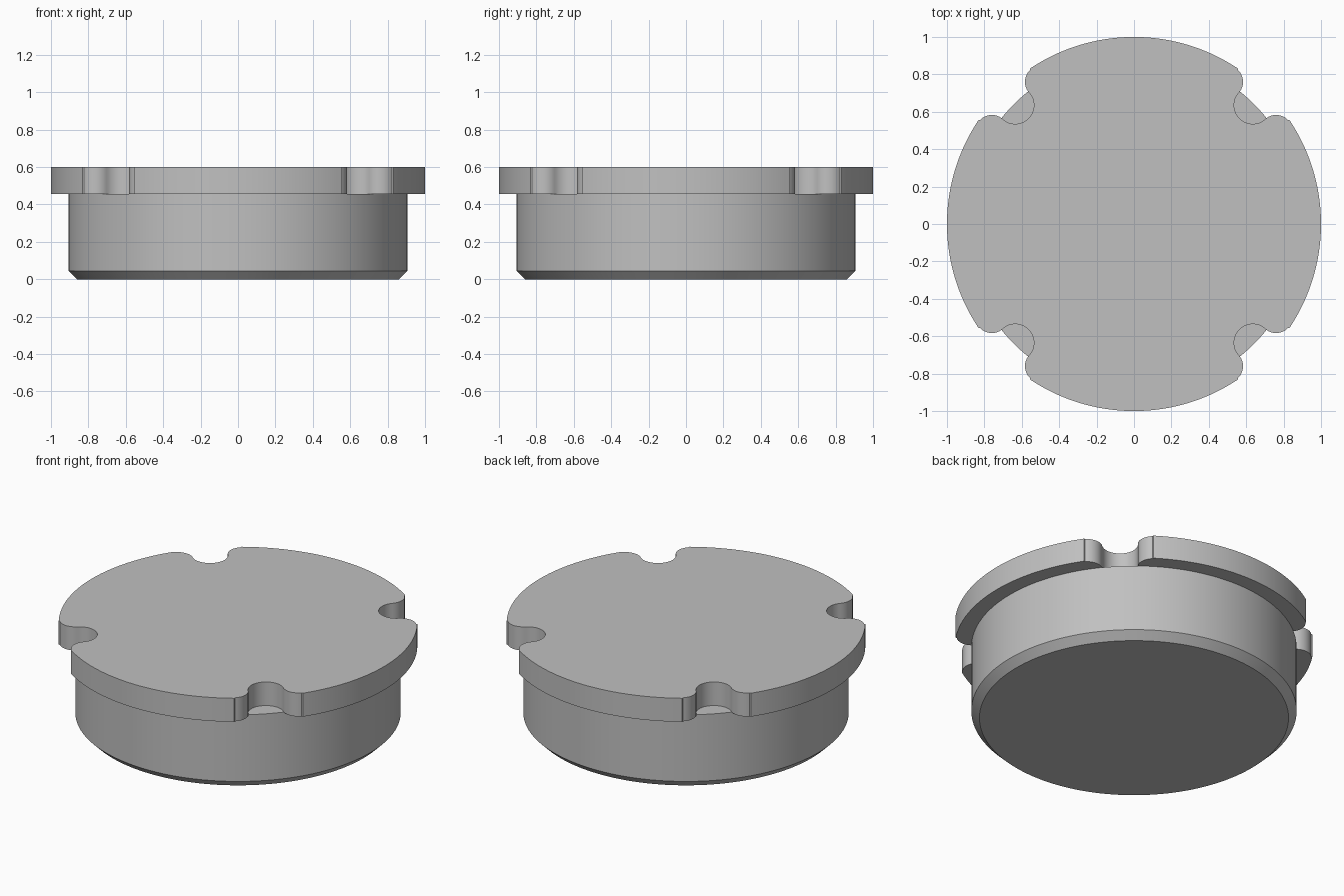
import bpy, bmesh
from math import radians, cos, sin
from mathutils import Matrix, Vector

cube = bpy.data.objects.get("Cube")
if cube:
    bpy.data.objects.remove(cube, do_unlink=True)

grey = bpy.data.materials.new("plain_grey")
grey.use_nodes = True
colour = (0.53, 0.53, 0.53, 1)
grey.diffuse_color = colour
grey.node_tree.nodes["Principled BSDF"].inputs["Base Color"].default_value = colour


def arc(cx, cy, r, start, end, steps):
    """Points along an arc, angles in degrees."""
    angles = [radians(start + (end - start) * i / steps) for i in range(steps + 1)]
    return [Vector((cx + r * cos(a), cy + r * sin(a), 0)) for a in angles]


def stack(name, rings):
    """Skin a list of equal-length rings and cap both ends."""
    bm = bmesh.new()
    loops = [[bm.verts.new(p) for p in ring] for ring in rings]
    n = len(loops[0])
    for low, high in zip(loops, loops[1:]):
        for i in range(n):
            j = (i + 1) % n
            bm.faces.new((low[i], low[j], high[j], high[i]))
    bm.faces.new(loops[0])
    bm.faces.new(loops[-1])
    bmesh.ops.recalc_face_normals(bm, faces=bm.faces)
    mesh = bpy.data.meshes.new(name)
    bm.to_mesh(mesh)
    bm.free()
    mesh.materials.append(grey)
    obj = bpy.data.objects.new(name, mesh)
    bpy.context.collection.objects.link(obj)
    bpy.ops.object.select_all(action="DESELECT")
    obj.select_set(True)
    bpy.context.view_layer.objects.active = obj
    bpy.ops.object.shade_smooth_by_angle(angle=radians(30))


def at_height(points, z):
    return [Vector((p.x, p.y, z)) for p in points]


# Round plug body with a chamfered foot
stack("plug_body", [at_height(arc(0, 0, r, 0, 357.5, 143), z)
                    for r, z in ((0.862, 0), (0.907, 0.045), (0.907, 0.455))])

# Flange outline: one rounded notch and one outer arc, repeated four times
quarter = arc(0.495, 0.76, 0.088, 46, -41.8, 12)
quarter += arc(0.635, 0.635, 0.1, 138.2, 311.8, 24)[1:]
quarter += arc(0.76, 0.495, 0.088, 131.8, 44, 12)[1:]
quarter += arc(0, 0, 1, 33.8, -33.8, 36)
outline = []
for k in range(4):
    turn = Matrix.Rotation(radians(-90 * k), 3, "Z")
    outline += [turn @ p for p in quarter]
stack("notched_flange", [at_height(outline, z) for z in (0.455, 0.6)])
